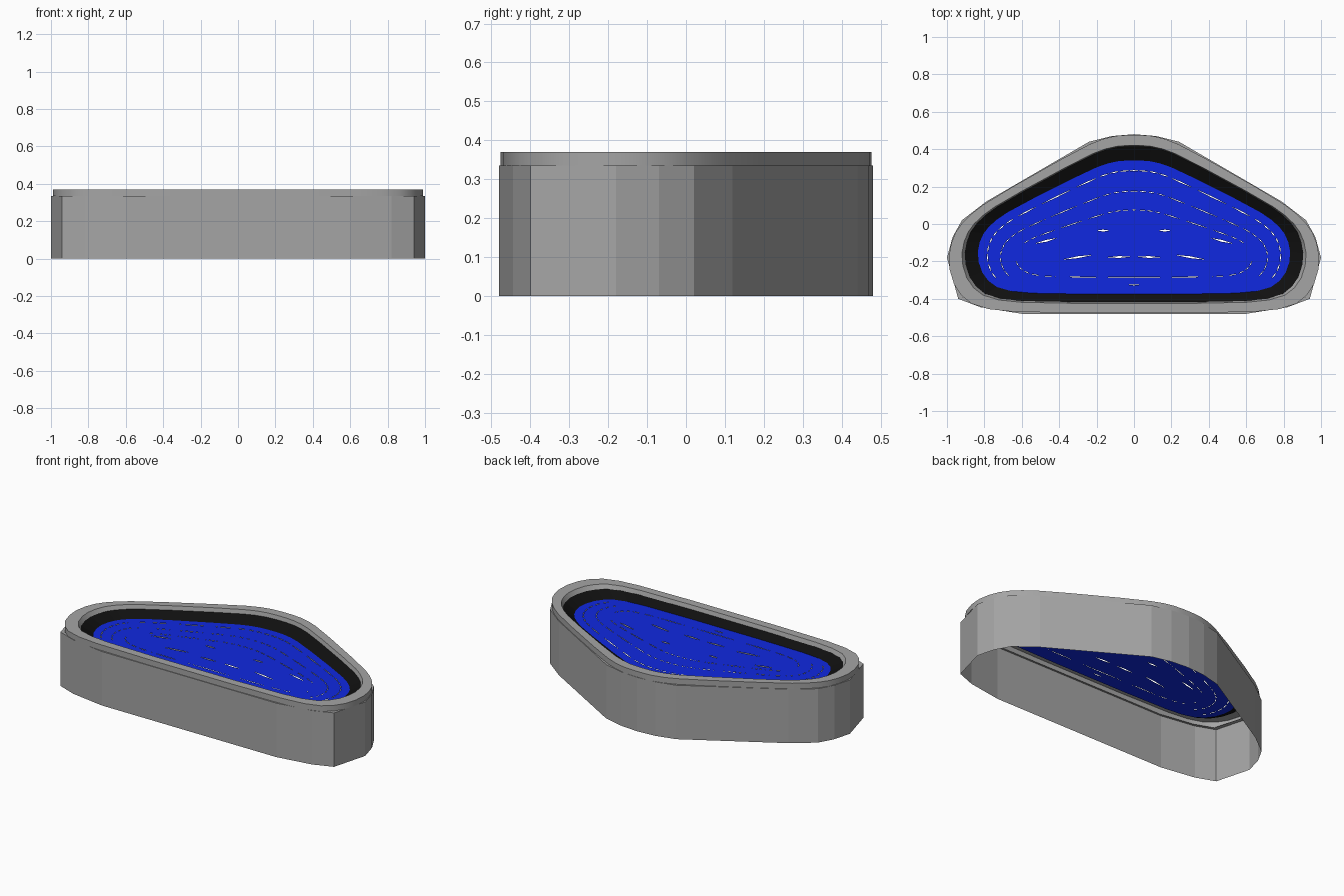
import bpy, bmesh
from mathutils import Vector

if "Cube" in bpy.data.objects:
    bpy.data.objects.remove(bpy.data.objects["Cube"])


def mirror(half, tip):
    """Close a right-half outline through the back tip."""
    return half + [(0, tip)] + [(-x, y) for x, y in reversed(half)]


# Faceted wall outline and a rounder one for everything inside it
BASE = mirror([(0.60, -0.48), (0.82, -0.445), (0.94, -0.40), (1.0, -0.18), (0.97, -0.07),
               (0.92, 0.02), (0.79, 0.12), (0.24, 0.44), (0.12, 0.47)], 0.48)
SOFT = mirror([(0.58, -0.478), (0.84, -0.45), (0.95, -0.36), (0.995, -0.21), (0.97, -0.07),
               (0.90, 0.03), (0.77, 0.13), (0.27, 0.415), (0.13, 0.47)], 0.48)


def smooth(pts):
    """Corner cutting, one pass."""
    out = []
    for a, b in zip(pts, pts[1:] + pts[:1]):
        a, b = Vector(a), Vector(b)
        out += [tuple(a.lerp(b, 0.25)), tuple(a.lerp(b, 0.75))]
    return out


def fit(pts, w, y0, y1):
    """Scale an outline to half width w and the depth range y0..y1."""
    mx = max(p[0] for p in pts)
    lo, hi = min(p[1] for p in pts), max(p[1] for p in pts)
    return [(x / mx * w, y0 + (y - lo) / (hi - lo) * (y1 - y0)) for x, y in pts]


def material(name, color):
    m = bpy.data.materials.new(name)
    m.diffuse_color = (*color, 1)
    m.use_nodes = True
    m.node_tree.nodes["Principled BSDF"].inputs["Base Color"].default_value = m.diffuse_color
    return m


def add(name, mesh, mat, angle=None):
    ob = bpy.data.objects.new(name, mesh)
    bpy.context.collection.objects.link(ob)
    mesh.materials.clear()
    mesh.materials.append(mat)
    if angle:
        bpy.context.view_layer.objects.active = ob
        ob.select_set(True)
        bpy.ops.object.shade_smooth_by_angle(angle=angle)
        ob.select_set(False)
    return ob


def loft(name, loops, mat, angle=None):
    """Skin a stack of (outline, z) loops with open ends."""
    bm = bmesh.new()
    rows = [[bm.verts.new((x, y, z)) for x, y in pts] for pts, z in loops]
    for r0, r1 in zip(rows, rows[1:]):
        for i in range(len(r0)):
            j = (i + 1) % len(r0)
            bm.faces.new((r0[i], r0[j], r1[j], r1[i]))
    mesh = bpy.data.meshes.new(name)
    bm.to_mesh(mesh)
    bm.free()
    return add(name, mesh, mat, angle)


grey = material("grey_stone", (0.376, 0.376, 0.376))
black = material("black_liner", (0.005, 0.005, 0.005))
blue = material("blue_water", (0.005, 0.022, 0.75))
ROUND = smooth(SOFT)
rim_out = fit(ROUND, 0.99, -0.476, 0.476)
rim_in = fit(ROUND, 0.92, -0.425, 0.42)
lip_in = fit(ROUND, 0.905, -0.418, 0.415)
water_edge = fit(ROUND, 0.835, -0.375, 0.34)

# Open-bottomed outer wall with flat facets
loft("basin_wall", [(BASE, 0), (BASE, 0.335), (fit(BASE, 0.975, -0.468, 0.468), 0.335)], grey)

# Raised rim with an inner lip
loft("basin_rim", [(rim_out, 0.335), (rim_out, 0.37), (rim_in, 0.37), (lip_in, 0.345)],
     grey, 0.6)

# Sloping black liner
loft("inner_liner", [(lip_in, 0.345), (water_edge, 0.31)], black)

# Thin ripple gaps cut along concentric outlines
holes = []


def sliver(a, b, t):
    a, b = Vector(a), Vector(b)
    n = (b - a).normalized().orthogonal() * t
    m = (a + b) / 2
    holes.append([a, m + n, b, m - n])


for w, y0, y1, t in [(0.785, -0.362, 0.285, 0.003), (0.715, -0.33, 0.175, 0.002),
                     (0.635, -0.285, 0.075, 0.002)]:
    ring = fit(ROUND, w, y0, y1)
    for a, b in zip(ring, ring[1:] + ring[:1]):
        a, b = Vector(a), Vector(b)
        if (b - a).length > 0.03 and min(a.y, b.y) > -0.3:
            sliver(a.lerp(b, 0.06), a.lerp(b, 0.94), t)

# Small mirrored ripple marks near the middle
for s in (1, -1):
    for a, b in [((0.41, -0.075), (0.53, -0.105)), ((0.13, -0.035), (0.20, -0.035)),
                 ((0.22, -0.165), (0.38, -0.19)), ((0.02, -0.175), (0.14, -0.178))]:
        sliver((s * a[0], a[1]), (s * b[0], b[1]), 0.005)
sliver((-0.03, -0.325), (0.03, -0.325), 0.003)

# Water surface: filled outline with the gaps as holes
cu = bpy.data.curves.new("water_profile", 'CURVE')
cu.dimensions, cu.fill_mode = '2D', 'BOTH'
for pts in [water_edge] + holes:
    sp = cu.splines.new('POLY')
    sp.points.add(len(pts) - 1)
    for p, v in zip(sp.points, pts):
        p.co = (v[0], v[1], 0, 1)
    sp.use_cyclic_u = True
profile = bpy.data.objects.new("water_profile", cu)
bpy.context.collection.objects.link(profile)
bpy.context.view_layer.update()
dg = bpy.context.evaluated_depsgraph_get()
mesh = bpy.data.meshes.new_from_object(profile.evaluated_get(dg))
bpy.data.objects.remove(profile)
water = add("water_surface", mesh, blue)
water.location.z = 0.31
